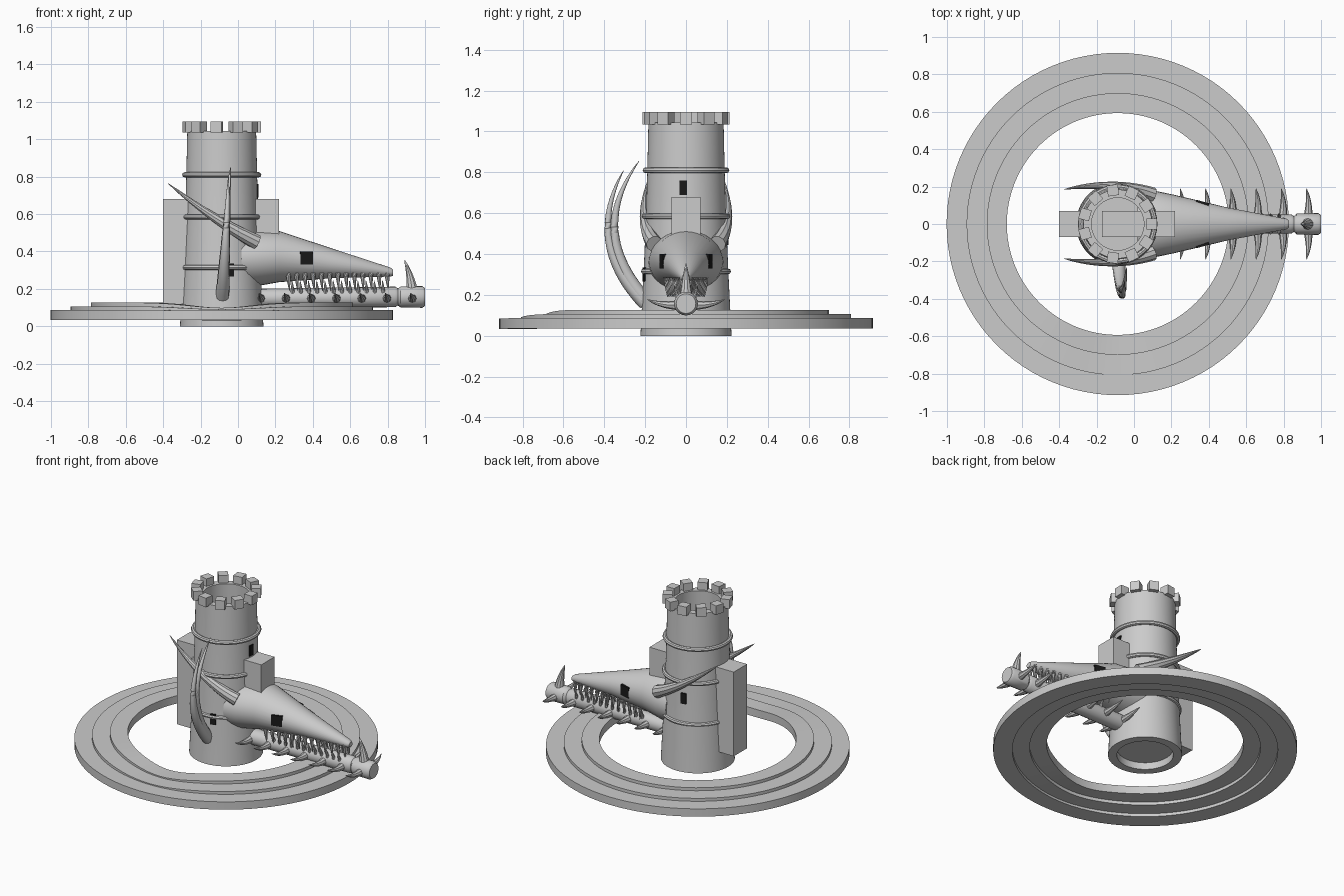
import bpy, bmesh
from math import sin, cos, pi, radians, exp, atan2
from mathutils import Vector, Matrix

if "Cube" in bpy.data.objects:
    bpy.data.objects.remove(bpy.data.objects["Cube"])

CX = -0.087          # tower axis
BLACK = bpy.data.materials.new("black")
BLACK.diffuse_color = (0.01, 0.01, 0.01, 1)
BLACK.use_nodes = True
BLACK.node_tree.nodes["Principled BSDF"].inputs["Base Color"].default_value = BLACK.diffuse_color


def finish(name, bm, smooth=True, mat=None):
    bmesh.ops.recalc_face_normals(bm, faces=bm.faces)
    me = bpy.data.meshes.new(name)
    bm.to_mesh(me)
    bm.free()
    ob = bpy.data.objects.new(name, me)
    bpy.context.collection.objects.link(ob)
    if mat:
        me.materials.append(mat)
    if smooth:
        bpy.ops.object.select_all(action='DESELECT')
        ob.select_set(True)
        bpy.context.view_layer.objects.active = ob
        bpy.ops.object.shade_smooth_by_angle(angle=radians(35))
    return ob


def bridge(bm, loops, closed=False, caps=True):
    n = len(loops[0])
    pairs = list(zip(loops, loops[1:])) + ([(loops[-1], loops[0])] if closed else [])
    for a, b in pairs:
        for i in range(n):
            j = (i + 1) % n
            bm.faces.new((a[i], a[j], b[j], b[i]))
    if caps and not closed:
        bm.faces.new(loops[0])
        bm.faces.new(loops[-1])


def lathe(name, profile, steps=64, dip=lambda a: 0):
    """Closed (r, z, dip weight) profile swept round the tower axis."""
    bm = bmesh.new()
    loops = []
    for p in profile:
        r, z = p[:2]
        w = p[2] if len(p) > 2 else 0
        loops.append([bm.verts.new((CX + r * cos(a), r * sin(a), z - w * dip(a)))
                      for a in (2 * pi * i / steps for i in range(steps))])
    bridge(bm, loops, closed=True)
    return finish(name, bm)


def box(name, lo, hi):
    bm = bmesh.new()
    lo, hi = Vector(lo), Vector(hi)
    bmesh.ops.create_cube(bm, size=1, matrix=Matrix.Translation((lo + hi) / 2)
                          @ Matrix.Diagonal((*(hi - lo), 1)))
    return finish(name, bm, False)


def radial_box(name, angle, r, z, size, mat=None):
    bm = bmesh.new()
    bmesh.ops.create_cube(bm, size=1, matrix=Matrix.Translation((CX, 0, z))
                          @ Matrix.Rotation(angle, 4, 'Z') @ Matrix.Translation((r, 0, 0))
                          @ Matrix.Diagonal((*size, 1)))
    return finish(name, bm, False, mat)


def horn(name, a, b, c, r, sides=10, steps=12):
    """Tapered horn along a quadratic curve a-b-c."""
    a, b, c = Vector(a), Vector(b), Vector(c)
    bm = bmesh.new()
    loops = []
    for k in range(steps + 1):
        t = k / steps
        p = a * (1 - t) ** 2 + b * 2 * t * (1 - t) + c * t * t
        q = ((b - a) * (1 - t) + (c - b) * t).to_track_quat('Z', 'Y')
        rad = r * (1 - t) ** 0.8 + 0.001
        loops.append([bm.verts.new(p + q @ Vector((rad * cos(2 * pi * i / sides),
                                                   rad * sin(2 * pi * i / sides), 0)))
                      for i in range(sides)])
    bridge(bm, loops)
    return finish(name, bm)


def loft_x(name, sections, sides=32):
    """Elliptic sections (x, centre z, half width, half height)."""
    bm = bmesh.new()
    bridge(bm, [[bm.verts.new((x, ry * cos(2 * pi * i / sides), cz + rz * sin(2 * pi * i / sides)))
                 for i in range(sides)] for x, cz, ry, rz in sections])
    return finish(name, bm)


# Hollow tower with floor and bands
lathe("tower_wall", [(0.223, 0), (0.208, 0.3), (0.195, 0.6), (0.189, 0.82), (0.184, 1.045),
                     (0.14, 1.045), (0.17, 0)])
bm = bmesh.new()
bmesh.ops.create_cone(bm, cap_ends=True, segments=48, radius1=0.175, radius2=0.175, depth=0.03,
                      matrix=Matrix.Translation((CX, 0, 0.06)))
finish("tower_floor", bm)
for z, r in ((0.315, 0.206), (0.585, 0.202), (0.81, 0.198)):
    lathe("tower_band", [(r + 0.014 * cos(k * pi / 4), z + 0.014 * sin(k * pi / 4)) for k in range(8)])

# Battlements
for k in range(11):
    radial_box("battlement", 2 * pi * k / 11, 0.182, 1.065, (0.058, 0.06, 0.06))

# Windows
for ang, z, r in ((-4, 0.725, 0.187), (100, 0.48, 0.197), (-77, 0.3, 0.204)):
    radial_box("window", radians(ang), r, z, (0.02, 0.035, 0.07), BLACK)

# Rear buttress blocks and front block
for z0, z1 in ((0.12, 0.31), (0.31, 0.5), (0.5, 0.68)):
    box("rear_buttress", (-0.4, -0.07, z0), (-0.25, 0.07, z1))
box("front_block", (-0.17, -0.07, 0.49), (0.22, 0.07, 0.68))

# Stepped ground rings, dipping at the front
def front_dip(a):
    d = atan2(sin(a + pi / 2), cos(a + pi / 2))
    return exp(-(d / 0.35) ** 2)

for r0, r1, z0, z1, w in ((0.8, 0.915, 0.035, 0.087, 0.003), (0.695, 0.808, 0.055, 0.107, 0.016),
                          (0.593, 0.7, 0.075, 0.127, 0.028)):
    lathe("ground_ring", [(r0, z0, w), (r1, z0, w / 2), (r1, z1, w), (r0, z1, w)], 96, front_dip)

# Upper snout
loft_x("upper_snout", [(0.02, 0.36, 0.185, 0.15), (0.1, 0.365, 0.18, 0.15), (0.22, 0.373, 0.155, 0.137),
                       (0.5, 0.337, 0.088, 0.08), (0.815, 0.29, 0.028, 0.024), (0.83, 0.287, 0.018, 0.016)])

# Lower jaw log with collar near the tip
loft_x("lower_jaw", [(0.03, 0.15, 0.055, 0.05), (0.4, 0.153, 0.052, 0.052), (0.84, 0.157, 0.052, 0.055),
                     (0.855, 0.157, 0.042, 0.046), (0.87, 0.157, 0.056, 0.056), (0.985, 0.157, 0.058, 0.058),
                     (1.0, 0.157, 0.048, 0.048)], 20)
horn("jaw_tip_horn", (0.93, 0, 0.19), (0.925, 0, 0.27), (0.89, 0, 0.355), 0.032)

for s in (-1, 1):
    # Eyes
    bm = bmesh.new()
    bmesh.ops.create_cube(bm, size=1, matrix=Matrix.Translation((0.365, s * 0.108, 0.365))
                          @ Matrix.Rotation(-s * 0.25, 4, 'Z') @ Matrix.Diagonal((0.07, 0.025, 0.07, 1)))
    finish("eye", bm, False, BLACK)
    # Swept-back horns
    horn("head_horn", (0.1, s * 0.155, 0.45), (-0.12, s * 0.235, 0.56), (-0.375, s * 0.185, 0.765), 0.04)
    # Side spikes on the jaw
    for k in range(7):
        x = 0.12 + 0.135 * k
        horn("jaw_spike", (x, s * 0.03, 0.15), (x + 0.01, s * 0.12, 0.145), (x - 0.008, s * 0.19, 0.178), 0.024, 8, 6)
    # Teeth of both jaws
    for k in range(13):
        x = 0.27 + 0.044 * k
        y = s * (0.095 - 0.075 * k / 12)
        horn("upper_tooth", (x, y, 0.285), (x, y, 0.24), (x + 0.006, y * 0.95, 0.19), 0.014, 8, 5)
        if k < 12:
            horn("lower_tooth", (x + 0.022, s * 0.035, 0.175), (x + 0.022, s * 0.05, 0.21),
                 (x + 0.018, s * 0.055, 0.245), 0.011, 8, 5)

# Tall paired tusks curling up the front
horn("tall_tusk_inner", (-0.083, -0.19, 0.16), (-0.065, -0.49, 0.5), (-0.04, -0.23, 0.855), 0.036, 12, 24)
horn("tall_tusk_outer", (-0.083, -0.2, 0.16), (-0.065, -0.50, 0.46), (-0.05, -0.305, 0.81), 0.034, 12, 24)
